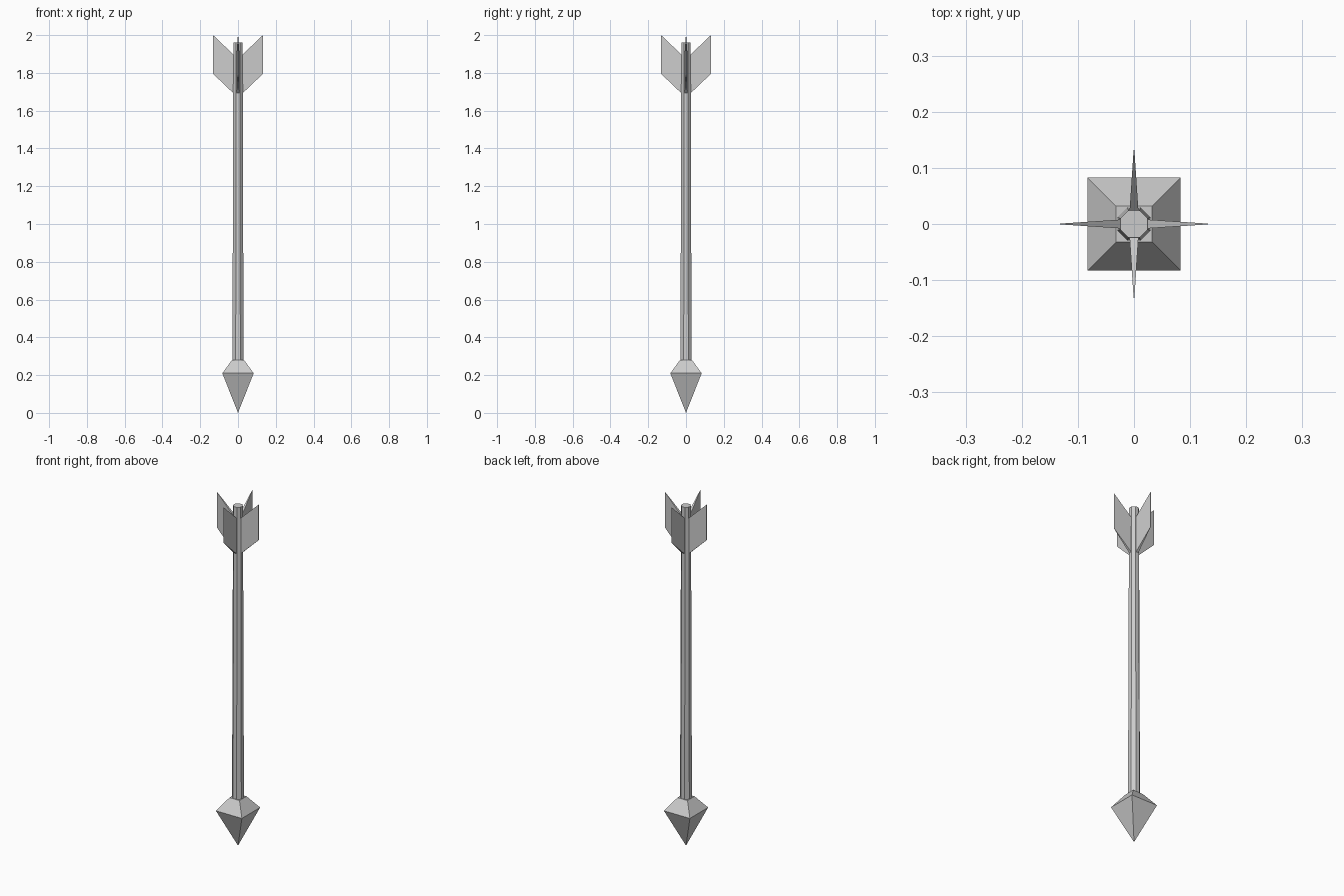
import bpy, bmesh
from math import pi, cos, sin
from mathutils import Matrix

if "Cube" in bpy.data.objects:
    bpy.data.objects.remove(bpy.data.objects["Cube"])


def loft(name, rings, turn=0.0):
    """Skin a stack of equal-sized point rings and cap both ends."""
    bm = bmesh.new()
    loops = [[bm.verts.new(p) for p in ring] for ring in rings]
    n = len(loops[0])
    for a, b in zip(loops, loops[1:]):
        for i in range(n):
            j = (i + 1) % n
            bm.faces.new((a[i], a[j], b[j], b[i]))
    bm.faces.new(loops[0][::-1])
    bm.faces.new(loops[-1])
    bmesh.ops.remove_doubles(bm, verts=bm.verts, dist=1e-5)
    bmesh.ops.recalc_face_normals(bm, faces=bm.faces)
    bm.transform(Matrix.Rotation(turn, 4, 'Z'))
    mesh = bpy.data.meshes.new(name)
    bm.to_mesh(mesh)
    bm.free()
    obj = bpy.data.objects.new(name, mesh)
    bpy.context.collection.objects.link(obj)
    return obj


def ring(sides, apothem, z):
    """Regular polygon with flat sides facing the axes."""
    r = apothem / cos(pi / sides)
    return [(r * cos((2 * i + 1) * pi / sides), r * sin((2 * i + 1) * pi / sides), z)
            for i in range(sides)]


def fin_section(x, half, z0, z1):
    return [(x, -half, z0), (x, half, z0), (x, half, z1), (x, -half, z1)]


# Square arrowhead: point, widest edge, shoulder
bm = bmesh.new()
tip = bm.verts.new((0, 0, 0))
wide = [bm.verts.new(p) for p in ring(4, 0.083, 0.21)]
neck = [bm.verts.new(p) for p in ring(4, 0.032, 0.28)]
for i in range(4):
    j = (i + 1) % 4
    bm.faces.new((tip, wide[j], wide[i]))
    bm.faces.new((wide[i], wide[j], neck[j], neck[i]))
bm.faces.new(neck)
bmesh.ops.recalc_face_normals(bm, faces=bm.faces)
head_mesh = bpy.data.meshes.new("arrowhead")
bm.to_mesh(head_mesh)
bm.free()
bpy.context.collection.objects.link(bpy.data.objects.new("arrowhead", head_mesh))

# Tapered octagonal shaft
loft("shaft", [ring(8, 0.0295, 0.27), ring(8, 0.0245, 1.96)])

# Four swept fletching fins, thick at the root and thin at the edge
for k in range(4):
    loft(f"fletching_{k + 1}",
         [fin_section(0.022, 0.008, 1.69, 1.895), fin_section(0.132, 0.0007, 1.795, 2.0)],
         k * pi / 2)
